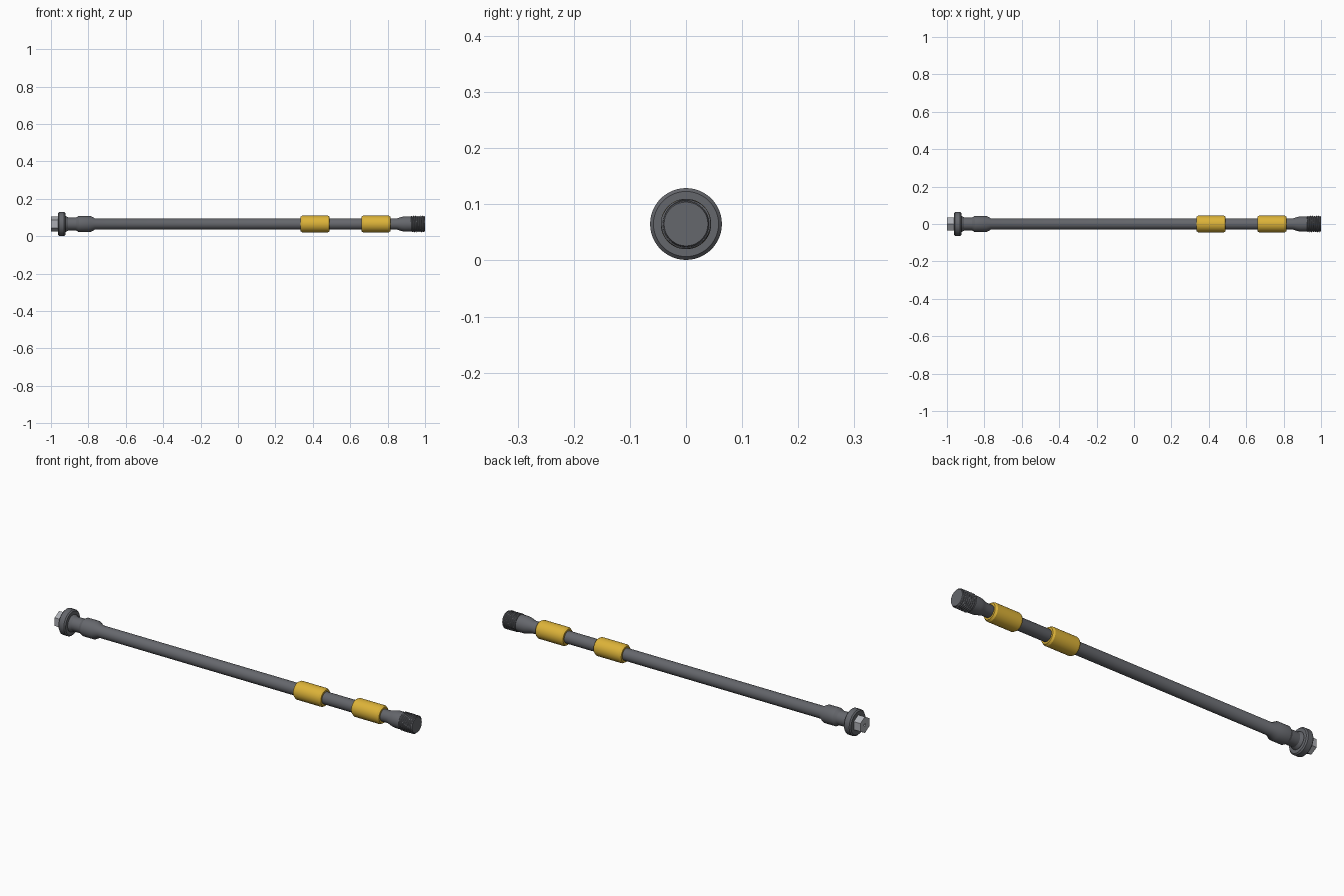
import bpy, bmesh, math

if "Cube" in bpy.data.objects:
    bpy.data.objects.remove(bpy.data.objects["Cube"])

CZ = 0.065  # height of the rod axis


def material(name, color):
    m = bpy.data.materials.new(name)
    m.diffuse_color = color
    m.use_nodes = True
    m.node_tree.nodes["Principled BSDF"].inputs["Base Color"].default_value = m.diffuse_color
    return m


def finish(name, bm, mat=None, angle=30):
    bmesh.ops.remove_doubles(bm, verts=bm.verts, dist=1e-6)
    bmesh.ops.recalc_face_normals(bm, faces=bm.faces)
    me = bpy.data.meshes.new(name)
    bm.to_mesh(me)
    bm.free()
    ob = bpy.data.objects.new(name, me)
    ob.location.z = CZ
    bpy.context.collection.objects.link(ob)
    if mat:
        me.materials.append(mat)
    bpy.ops.object.select_all(action='DESELECT')
    ob.select_set(True)
    bpy.context.view_layer.objects.active = ob
    bpy.ops.object.shade_smooth_by_angle(angle=math.radians(angle))
    return ob


def lathe(name, profile, mat=None, segs=48, phase=0.0, closed=False, radius=None, angle=30):
    """Revolve (x, r) points around the x axis; radius(x, r, t) may reshape."""
    bm = bmesh.new()
    rings = []
    for x, r in profile:
        ring = []
        for i in range(segs):
            t = 2 * math.pi * i / segs + phase
            rr = radius(x, r, t) if radius else r
            ring.append(bm.verts.new((x, rr * math.cos(t), rr * math.sin(t))))
        rings.append(ring)
    pairs = list(zip(rings, rings[1:]))
    if closed:
        pairs.append((rings[-1], rings[0]))
    for a, b in pairs:
        for i in range(segs):
            j = (i + 1) % segs
            bm.faces.new((a[i], a[j], b[j], b[i]))
    if not closed:
        bm.faces.new(rings[0])
        bm.faces.new(rings[-1])
    return finish(name, bm, mat, angle)


gold = material("gold", (0.72, 0.45, 0.04, 1))
light = material("light_steel", (0.42, 0.43, 0.46, 1))
steel = material("dark_steel", (0.13, 0.135, 0.15, 1))

# Main rod with the swollen collar at the left and the flared head at the right
lathe("rod", [(-0.93, 0.042), (-0.92, 0.042), (-0.908, 0.035), (-0.865, 0.035),
              (-0.85, 0.044), (-0.79, 0.044), (-0.765, 0.03), (0.85, 0.03),
              (0.875, 0.038), (0.89, 0.041), (0.93, 0.041)], steel)

# Round flange with small chamfers
lathe("flange", [(-0.963, 0.058), (-0.957, 0.064), (-0.929, 0.064), (-0.923, 0.058)], steel)

# Hexagonal drive end with a small centre hole
lathe("hex_drive", [(-0.95, 0.041), (-1.0, 0.041), (-1.0, 0.007), (-0.98, 0.007)],
      light, segs=6, phase=math.pi / 6)

# Two sliding sleeves
for label, x0 in (("inner", 0.335), ("outer", 0.66)):
    x1 = x0 + 0.155
    lathe(label + "_sleeve", [(x0, 0.028), (x0, 0.039), (x0 + 0.01, 0.045),
                              (x1 - 0.01, 0.045), (x1, 0.039), (x1, 0.028)],
          gold, closed=True)

# Threaded end: helical ridges over a solid core
PITCH = 0.01


def ridge(x, r, t):
    u = (x / PITCH - t / (2 * math.pi)) % 1.0
    return 0.039 + 0.006 * (1 - abs(2 * u - 1))


rows = [(0.925 + 0.071 * i / 56, 0) for i in range(57)]
lathe("thread", rows, steel, radius=ridge, angle=25)
lathe("thread_core", [(0.92, 0.041), (0.996, 0.041), (1.0, 0.039)], steel)
